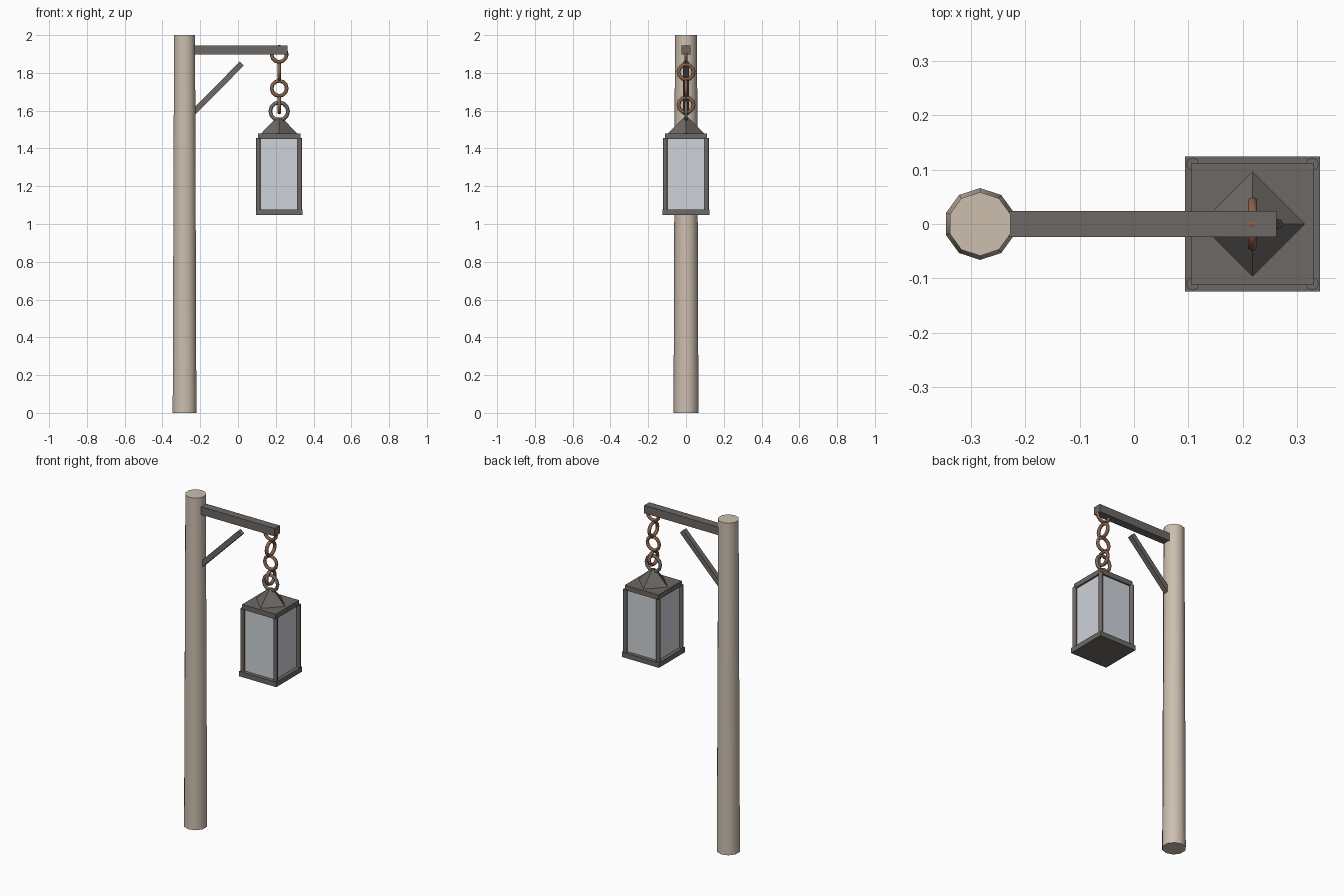
import bpy
from math import pi, radians, atan2, hypot

cube = bpy.data.objects.get("Cube")
if cube:
    bpy.data.objects.remove(cube, do_unlink=True)


def material(name, rgb):
    m = bpy.data.materials.new(name)
    m.use_nodes = True
    m.diffuse_color = (*rgb, 1)
    m.node_tree.nodes["Principled BSDF"].inputs["Base Color"].default_value = (*rgb, 1)
    return m


WOOD = material("pale_wood", (0.61, 0.52, 0.43))
IRON = material("dark_iron", (0.15, 0.14, 0.13))
GLASS = material("frosted_glass", (0.62, 0.65, 0.69))
RUST = material("rusty_brown", (0.24, 0.12, 0.07))


def finish(name, mat, smooth=None):
    ob = bpy.context.object
    ob.name = name
    ob.data.materials.append(mat)
    if smooth:
        bpy.ops.object.shade_smooth_by_angle(angle=radians(smooth))
    return ob


def box(name, mat, loc, size, rot=(0, 0, 0)):
    bpy.ops.mesh.primitive_cube_add(size=1, location=loc, rotation=rot)
    bpy.context.object.scale = size
    return finish(name, mat)


def cone(name, mat, x, y, z0, z1, r0, r1, sides, smooth=None):
    bpy.ops.mesh.primitive_cone_add(vertices=sides, radius1=r0, radius2=r1,
                                    depth=z1 - z0, location=(x, y, (z0 + z1) / 2))
    return finish(name, mat, smooth)


def ring(name, mat, z, major, minor, turned):
    bpy.ops.mesh.primitive_torus_add(major_radius=major, minor_radius=minor,
                                     major_segments=12, minor_segments=6,
                                     location=(LX, 0, z),
                                     rotation=(pi / 2, 0, pi / 2 if turned else 0))
    return finish(name, mat, 65)


PX, LX = -0.283, 0.218   # post axis and lantern axis

# Post, arm and diagonal brace
cone("post", WOOD, PX, 0, 0, 2, 0.066, 0.0585, 10, 40)
box("arm", IRON, (0.005, 0, 1.921), (0.514, 0.048, 0.048))
x0, z0, x1, z1 = -0.25, 1.577, 0.02, 1.849
box("brace", IRON, ((x0 + x1) / 2, 0, (z0 + z1) / 2),
    (hypot(x1 - x0, z1 - z0), 0.03, 0.03), (0, -atan2(z1 - z0, x1 - x0), 0))

# Chain links alternate direction; the last ring belongs to the lantern
for i, z in enumerate((1.898, 1.805, 1.718, 1.63)):
    ring(f"chain_link_{i + 1}", RUST, z, 0.04, 0.01, i % 2 == 1)
ring("lantern_ring", IRON, 1.597, 0.047, 0.01, False)

# Lantern
box("lantern_base", IRON, (LX, 0, 1.062), (0.248, 0.248, 0.03))
box("lantern_glass", GLASS, (LX, 0, 1.264), (0.204, 0.204, 0.38))
box("lantern_top_plate", IRON, (LX, 0, 1.464), (0.224, 0.224, 0.03))
cone("lantern_roof", IRON, LX, 0, 1.475, 1.565, 0.1, 0.012, 4)
for sx, side in ((-1, "right"), (1, "left")):
    for sy, end in ((-1, "front"), (1, "back")):
        cone(f"lantern_bar_{end}_{side}", IRON, LX + sx * 0.11, sy * 0.11,
             1.07, 1.455, 0.012, 0.012, 8, 50)
